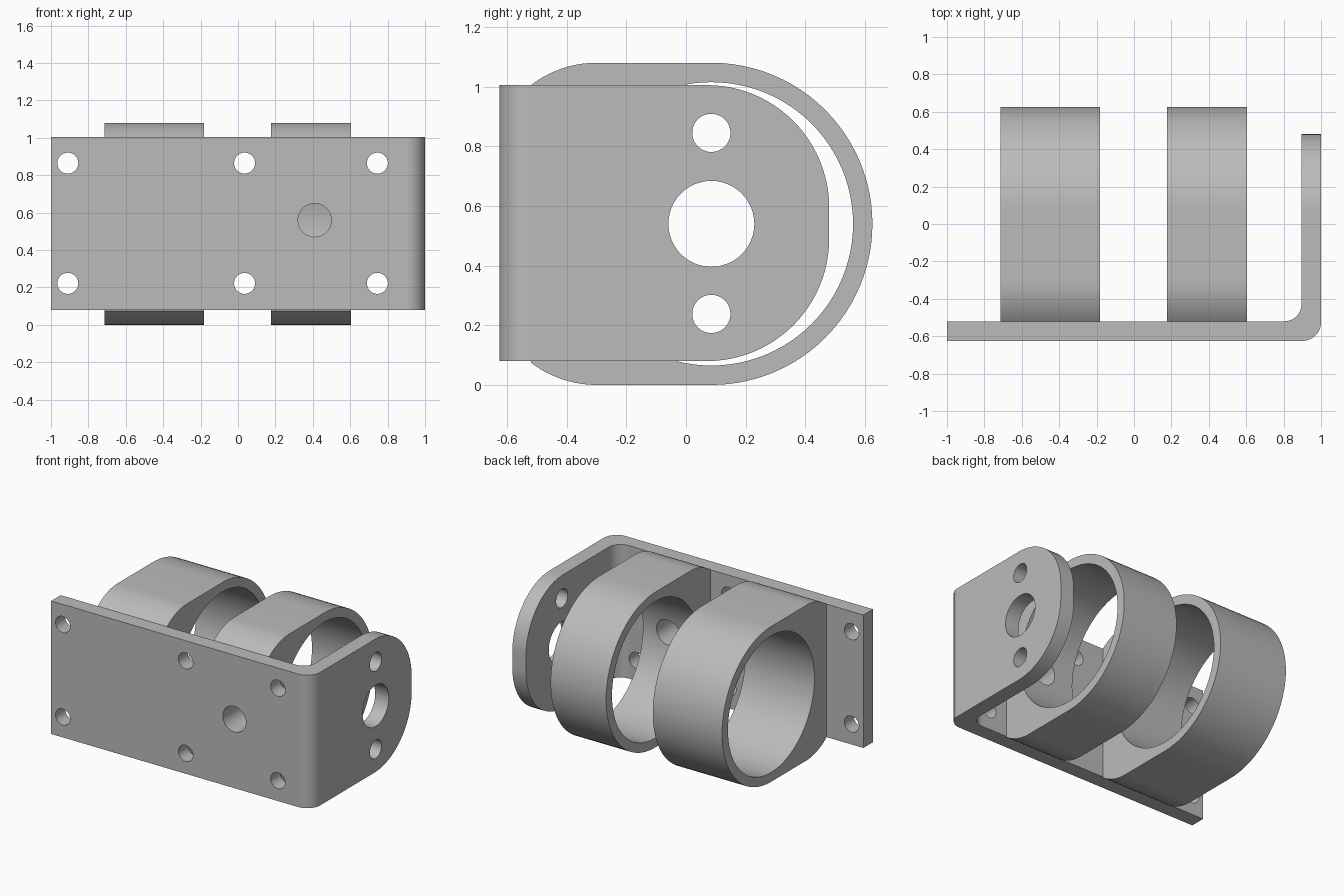
import bpy, bmesh
from math import sin, cos, pi, radians
from mathutils import Vector

cube = bpy.data.objects.get("Cube")
if cube:
    bpy.data.objects.remove(cube, do_unlink=True)

steel = bpy.data.materials.new("grey_metal")
steel.use_nodes = True
GREY = (0.5, 0.5, 0.5, 1)
steel.diffuse_color = GREY
steel.node_tree.nodes["Principled BSDF"].inputs["Base Color"].default_value = GREY

AXIS_Y = 0.085   # bore axis shared by the clamps and the end flange
AXIS_Z = 0.54


def arc(cx, cy, r, start, end, steps=16):
    """Points along an arc, angles in degrees."""
    angles = [radians(start + (end - start) * i / steps) for i in range(steps + 1)]
    return [(cx + r * cos(a), cy + r * sin(a)) for a in angles]


def prism(name, points, place, lo, hi):
    """Extrude a closed 2D profile; place(u, v, w) maps it into space."""
    bm = bmesh.new()
    face = bm.faces.new([bm.verts.new(place(u, v, lo)) for u, v in points])
    top = bmesh.ops.extrude_face_region(bm, geom=[face])["geom"]
    shift = Vector(place(0, 0, hi)) - Vector(place(0, 0, lo))
    bmesh.ops.translate(bm, vec=shift, verts=[g for g in top if isinstance(g, bmesh.types.BMVert)])
    bmesh.ops.recalc_face_normals(bm, faces=bm.faces)
    mesh = bpy.data.meshes.new(name)
    bm.to_mesh(mesh)
    bm.free()
    mesh.materials.append(steel)
    ob = bpy.data.objects.new(name, mesh)
    bpy.context.collection.objects.link(ob)
    return ob


def along_x(u, v, w): return (w, u, v)
def along_y(u, v, w): return (u, w, v)
def along_z(u, v, w): return (u, v, w)


def drill(place, u, v, r, lo, hi, steps=48):
    return prism("drill", arc(u, v, r, 0, 360, steps)[:-1], place, lo, hi)


def carve(ob, cutter, operation="DIFFERENCE"):
    """Apply a boolean and discard its cutter."""
    cutter.hide_render = True
    mod = ob.modifiers.new("carve", "BOOLEAN")
    mod.operation, mod.solver, mod.object = operation, "EXACT", cutter
    bpy.context.view_layer.objects.active = ob
    bpy.ops.object.modifier_apply(modifier=mod.name)
    bpy.data.objects.remove(cutter, do_unlink=True)


def smooth(ob):
    bpy.ops.object.select_all(action="DESELECT")
    ob.select_set(True)
    bpy.context.view_layer.objects.active = ob
    bpy.ops.object.shade_smooth_by_angle(angle=radians(30))


# Bent bracket: long front plate folded into the end flange
bend = ([(-1, -0.625)] + arc(0.9, -0.525, 0.1, -90, 0)
        + [(1, 0.48), (0.895, 0.48)]
        + arc(0.805, -0.43, 0.09, 0, -90) + [(-1, -0.52)])
bracket = prism("bent_bracket", bend, along_z, 0.08, 1.005)

# Rounded outer corners of the end flange
flange_outline = ([(-0.8, -0.1), (-0.8, 1.2), (0.07, 1.2)]
                  + arc(0.07, 0.595, 0.41, 90, 0, 24)
                  + arc(0.07, 0.49, 0.41, 0, -90, 24) + [(0.07, -0.1)])
carve(bracket, prism("flange_trim", flange_outline, along_x, -1.1, 1.1), "INTERSECT")

# Mounting holes in the front plate
for x in (-0.91, 0.035, 0.745):
    for z in (0.222, 0.865):
        carve(bracket, drill(along_y, x, z, 0.056, -0.8, -0.4))
carve(bracket, drill(along_y, 0.41, 0.56, 0.089, -0.8, -0.4))

# Bore and screw holes in the end flange
carve(bracket, drill(along_x, AXIS_Y, AXIS_Z, 0.144, 0.8, 1.1))
for z in (0.238, 0.845):
    carve(bracket, drill(along_x, AXIS_Y, z, 0.064, 0.8, 1.1))
smooth(bracket)

# Two clamp rings, each with a flat foot against the plate
RING, R_FOOT = 0.54, 0.36
foot_top = arc(-0.30, 2 * AXIS_Z - R_FOOT, R_FOOT, 90, 127.7, 10)
foot_bottom = [(u, 2 * AXIS_Z - v) for u, v in reversed(foot_top)]
clamp_outline = arc(AXIS_Y, AXIS_Z, RING, -90, 90, 48) + foot_top + foot_bottom
for name, lo, hi in (("wide_clamp_ring", -0.715, -0.182),
                     ("narrow_clamp_ring", 0.177, 0.604)):
    ring = prism(name, clamp_outline, along_x, lo, hi)
    carve(ring, drill(along_x, AXIS_Y, AXIS_Z, 0.475, lo - 0.1, hi + 0.1, 96))
    if lo > 0:  # access hole continues through the foot into the bore
        carve(ring, drill(along_y, 0.41, 0.56, 0.089, -0.8, -0.2))
    smooth(ring)
